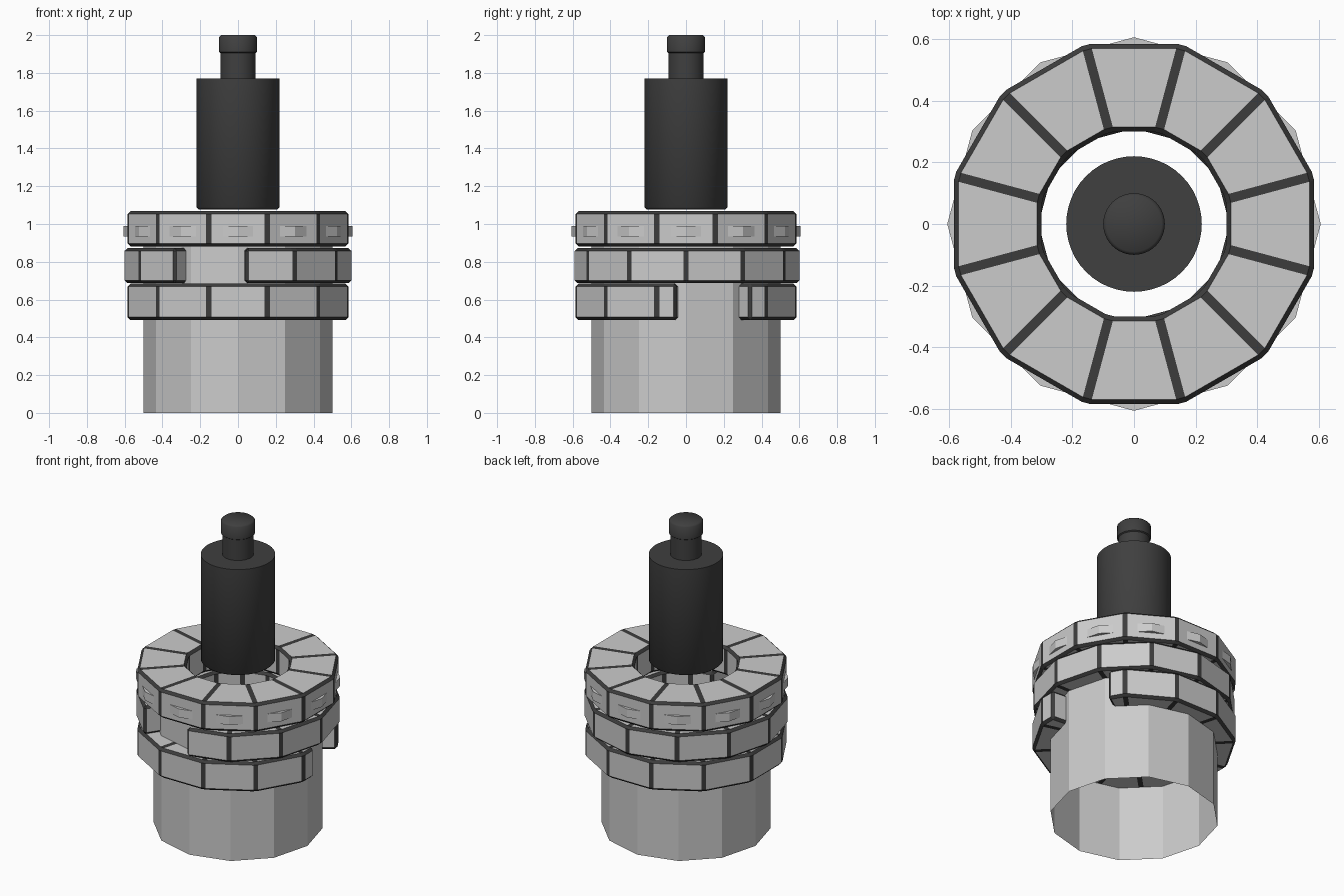
import bpy, bmesh, math

if "Cube" in bpy.data.objects:
    bpy.data.objects.remove(bpy.data.objects["Cube"])


def material(name, c):
    m = bpy.data.materials.new(name)
    m.diffuse_color = (c, c, c, 1)
    m.use_nodes = True
    m.node_tree.nodes["Principled BSDF"].inputs["Base Color"].default_value = m.diffuse_color
    return m


DARK = material("dark_trim", 0.045)
BODY = material("dark_metal", 0.05)


def finish(name, bm, mats=()):
    bmesh.ops.recalc_face_normals(bm, faces=bm.faces)
    me = bpy.data.meshes.new(name)
    bm.to_mesh(me)
    bm.free()
    for m in mats:
        me.materials.append(m)
    ob = bpy.data.objects.new(name, me)
    bpy.context.collection.objects.link(ob)
    return ob


def chord(radius, angle, phase):
    """Radius of a 12-gon's side at an angle in degrees."""
    off = (angle - phase) % 30 - 15
    return radius * math.cos(math.radians(15)) / math.cos(math.radians(off))


def ring(name, r_out, r_in, z0, z1, phase, gap=None, bevel=0.015):
    """Twelve-sided block ring, optionally open over gap=(start, end) degrees."""
    if gap:
        start, end = gap[1], gap[0] + 360
        corners = [phase + 30 * k for k in range(40)]
        angles = [start] + [a for a in corners if start < a < end] + [end]
    else:
        angles = [phase + 30 * k for k in range(12)]
    bm = bmesh.new()
    loops = []
    for a in angles:
        c, s = math.cos(math.radians(a)), math.sin(math.radians(a))
        section = [(r_out, z0), (r_out, z1), (r_in, z1), (r_in, z0)]
        loops.append([bm.verts.new((chord(r, a, phase) * c, chord(r, a, phase) * s, z))
                      for r, z in section])
    n = len(loops)
    for i in range(n - 1 if gap else n):
        p, q = loops[i], loops[(i + 1) % n]
        for j in range(4):
            k = (j + 1) % 4
            bm.faces.new((p[j], q[j], q[k], p[k]))
    if gap:
        bm.faces.new(loops[0])
        bm.faces.new(loops[-1])
    bmesh.ops.recalc_face_normals(bm, faces=bm.faces)
    # the bevel strips become the dark frame around each panel
    if bevel:
        bmesh.ops.bevel(bm, geom=bm.edges[:], offset=bevel, segments=1,
                        profile=0.5, affect='EDGES', material=1)
    return finish(name, bm, (None, DARK) if bevel else ())


# open twelve-sided core tube
bm = bmesh.new()
bmesh.ops.create_cone(bm, cap_ends=False, segments=12, radius1=0.5, radius2=0.5, depth=1.0)
bmesh.ops.translate(bm, verts=bm.verts, vec=(0, 0, 0.5))
for v in bm.verts:  # corners on the multiples of 30 degrees
    a = math.radians(round(math.degrees(math.atan2(v.co.y, v.co.x)) / 30) * 30)
    v.co.x, v.co.y = 0.5 * math.cos(a), 0.5 * math.sin(a)
finish("core_tube", bm)

# three panelled rings, the lower two with a gap
ring("lower_ring", 0.605, 0.31, 0.492, 0.684, 15, gap=(-5, 35))
ring("middle_ring", 0.605, 0.31, 0.687, 0.872, 0, gap=(236, 274))
ring("upper_ring", 0.605, 0.31, 0.882, 1.068, 15)

# inner ring whose corners show as studs on the upper ring
ring("stud_ring", 0.606, 0.5, 0.935, 0.99, 0, bevel=0)

# floating canister, neck and cap as one turned profile
profile = [(0, 1.078), (0.21, 1.078), (0.22, 1.088), (0.22, 1.77), (0.093, 1.77),
           (0.093, 1.905), (0.1, 1.91), (0.1, 1.99), (0.09, 2.0), (0, 2.0)]
bm = bmesh.new()
verts = [bm.verts.new((r, 0, z)) for r, z in profile]
edges = [bm.edges.new(e) for e in zip(verts, verts[1:])]
bmesh.ops.spin(bm, geom=verts + edges, axis=(0, 0, 1), cent=(0, 0, 0),
               angle=math.tau, steps=48, use_duplicate=False)
bmesh.ops.remove_doubles(bm, verts=bm.verts, dist=0.0005)
for f in bm.faces:
    f.smooth = True
canister = finish("canister", bm, (BODY,))
bpy.context.view_layer.objects.active = canister
canister.select_set(True)
bpy.ops.object.shade_smooth_by_angle(angle=math.radians(50))
